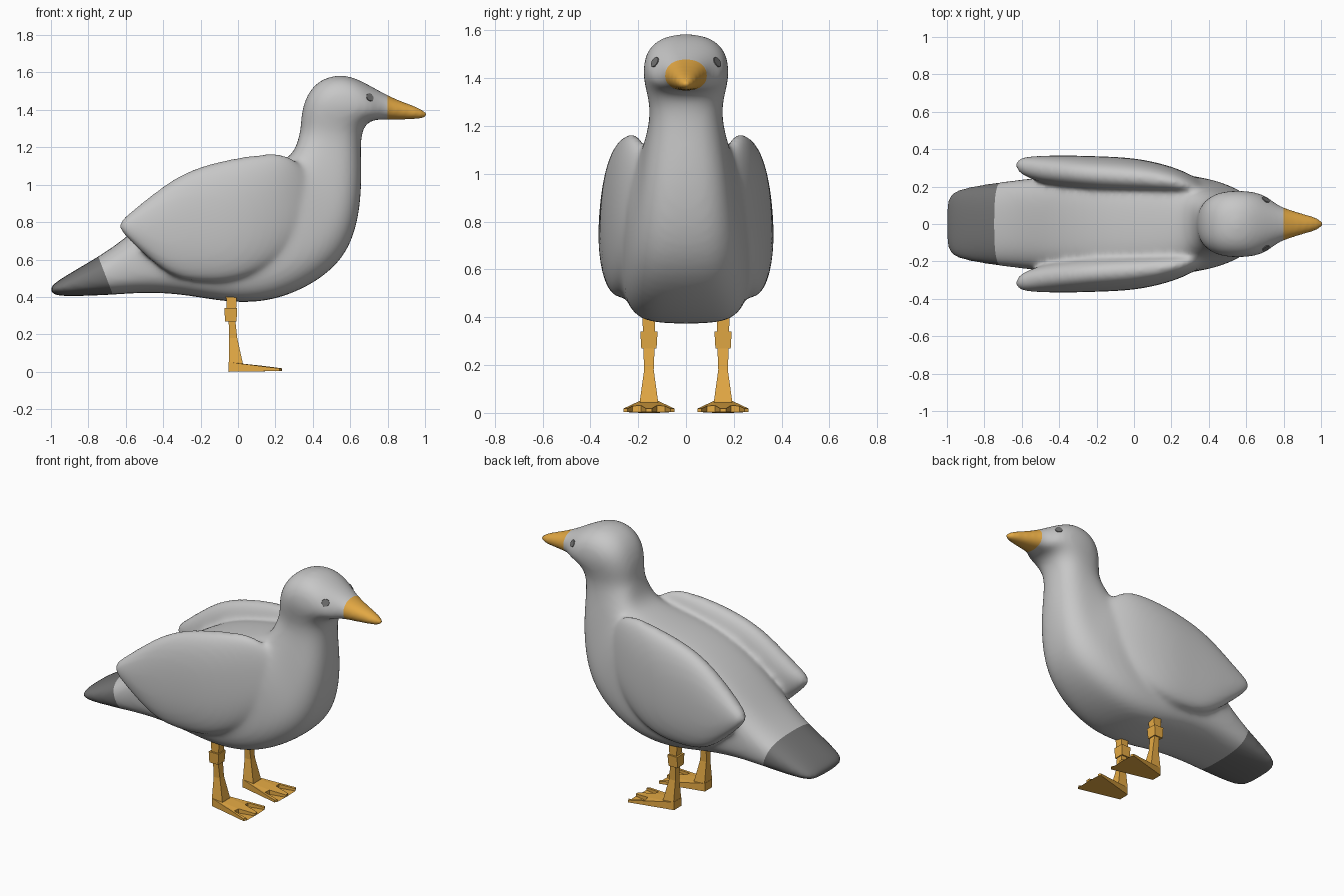
import bpy, bmesh, math
from mathutils import Vector, Matrix

default_cube = bpy.data.objects.get("Cube")
if default_cube:
    bpy.data.objects.remove(default_cube, do_unlink=True)


def make_material(name, colour):
    material = bpy.data.materials.new(name)
    material.use_nodes = True
    material.diffuse_color = (*colour, 1)
    shader = next(n for n in material.node_tree.nodes if n.type == 'BSDF_PRINCIPLED')
    shader.inputs["Base Color"].default_value = (*colour, 1)
    return material


plumage_grey = make_material("plumage grey", (.57, .57, .57))
tail_grey = make_material("tail dark grey", (.175, .175, .175))
eye_grey = make_material("eye dark grey", (.165, .165, .165))
beak_orange = make_material("beak and leg orange", (.78, .4, .058))


def add_object(name, bm, materials):
    bmesh.ops.recalc_face_normals(bm, faces=bm.faces)
    mesh = bpy.data.meshes.new(name)
    bm.to_mesh(mesh)
    bm.free()
    for material in materials:
        mesh.materials.append(material)
    obj = bpy.data.objects.new(name, mesh)
    bpy.context.collection.objects.link(obj)
    return obj


def bridge(bm, rings):
    """Skin a list of vertex rings and cap both ends."""
    count = len(rings[0])
    for a, b in zip(rings, rings[1:]):
        for i in range(count):
            j = (i + 1) % count
            bm.faces.new((a[i], a[j], b[j], b[i]))
    bm.faces.new(rings[0])
    bm.faces.new(rings[-1][::-1])


def squircle_ring(bm, top, bottom, width, power, sides=24):
    """Ring through a top and a bottom point, spread sideways along y."""
    top, bottom = Vector(top), Vector(bottom)
    centre, axis = (top + bottom) / 2, (top - bottom) / 2
    ring = []
    for i in range(sides):
        angle = math.tau * i / sides
        c, s = math.cos(angle), math.sin(angle)
        u = math.copysign(abs(c) ** (2 / power), c)
        v = math.copysign(abs(s) ** (2 / power), s)
        ring.append(bm.verts.new(centre + axis * u + Vector((0, width * v, 0))))
    return ring


# Body sections from tail to beak: top x, top z, bottom x, bottom z, half width, squareness
body_sections = [
    (-1.012, .445, -1, .42, .135, 2.5), (-.965, .49, -.965, .4, .192, 2.5),
    (-.745, .615, -.67, .41, .226, 2.6), (-.6, .715, -.5, .425, .245, 3),
    (-.42, .88, -.3, .415, .262, 3.6), (-.2, 1.015, -.1, .376, .268, 3.9),
    (0, 1.075, .1, .364, .272, 3.9), (.16, 1.105, .3, .413, .272, 3.6),
    (.26, 1.135, .5, .53, .245, 3.2), (.305, 1.19, .62, .69, .205, 3),
    (.322, 1.25, .667, .95, .175, 2.7), (.335, 1.3, .655, 1.2, .148, 2.4),
    (.335, 1.37, .665, 1.295, .162, 2.5), (.362, 1.48, .7, 1.34, .182, 2.6),
    (.435, 1.567, .75, 1.347, .178, 2.5), (.56, 1.597, .77, 1.348, .162, 2.3),
    (.67, 1.553, .785, 1.347, .125, 2.2), (.8, 1.475, .8, 1.345, .086, 2.2),
    (.92, 1.43, .92, 1.347, .053, 2.2), (1.02, 1.393, 1.02, 1.352, .025, 2.2)]

# Wing sections from tip to shoulder: top x, z, bottom x, z, half width, top y, bottom y
wing_sections = [
    (-.655, .79, -.62, .745, .037, .318, .318), (-.53, .89, -.53, .65, .068, .29, .303),
    (-.36, 1.03, -.36, .5, .088, .275, .285), (-.2, 1.105, -.2, .475, .098, .26, .27),
    (0, 1.15, 0, .48, .1, .25, .262), (.17, 1.172, .17, .56, .08, .232, .245),
    (.28, 1.165, .3, .68, .056, .21, .225), (.4, 1.05, .42, .82, .025, .165, .175)]

skin = bmesh.new()
bridge(skin, [squircle_ring(skin, (tx, 0, tz), (bx, 0, bz), w, power)
              for tx, tz, bx, bz, w, power in body_sections])
for side in (1, -1):
    bridge(skin, [squircle_ring(skin, (tx, side * ty, tz), (bx, side * by, bz), w, 2.3)
                  for tx, tz, bx, bz, w, ty, by in wing_sections])

# Fuse body and wings into one smooth skin
base = add_object("body_base", skin, [])
base.modifiers.new("Round", 'SUBSURF').levels = 2
fuse = base.modifiers.new("Fuse", 'REMESH')
fuse.mode = 'VOXEL'
fuse.voxel_size = .014
soften = base.modifiers.new("Soften", 'SMOOTH')
soften.factor = .5
soften.iterations = 16
bpy.context.view_layer.update()
fused = bpy.data.meshes.new_from_object(base.evaluated_get(bpy.context.evaluated_depsgraph_get()))
bpy.data.objects.remove(base, do_unlink=True)

# Cut clean colour borders at the tail and the beak
bm = bmesh.new()
bm.from_mesh(fused)
bpy.data.meshes.remove(fused)
tail_point, tail_normal = Vector((-.745, 0, .61)), Vector((-.195, 0, -.075)).normalized()
beak_point, beak_normal = Vector((.8, 0, 0)), Vector((1, 0, 0))
for point, normal in ((tail_point, tail_normal), (beak_point, beak_normal)):
    bmesh.ops.bisect_plane(bm, geom=bm.verts[:] + bm.edges[:] + bm.faces[:],
                           plane_co=point, plane_no=normal)
for face in bm.faces:
    centre = face.calc_center_median()
    face.smooth = True
    if (centre - tail_point).dot(tail_normal) > 0:
        face.material_index = 1
    elif centre.x > beak_point.x:
        face.material_index = 2
body = add_object("body", bm, [plumage_grey, tail_grey, beak_orange])

# Eyes: thin discs resting on the head
for side, name in ((1, "left"), (-1, "right")):
    found, spot, normal, _ = body.closest_point_on_mesh((.712, side * .14, 1.473))
    turn = normal.to_track_quat('Z', 'Y').to_matrix().to_4x4()
    bm = bmesh.new()
    bmesh.ops.create_cone(bm, cap_ends=True, segments=12, radius1=.023, radius2=.022,
                          depth=.006, matrix=Matrix.Translation(spot) @ turn)
    add_object(name + "_eye", bm, [eye_grey])


def box_stack(bm, levels, y):
    """Four-sided column: each level is z, back x, front x, half width."""
    bridge(bm, [[bm.verts.new((x, y + s * w, z)) for x, s in
                 ((x0, -1), (x1, -1), (x1, 1), (x0, 1))] for z, x0, x1, w in levels])


# Legs with knees, and webbed feet
half_foot = [(.235, .012), (.135, .034), (.13, .068), (.232, .09), (.222, .107), (-.05, .036)]
outline = half_foot + [(x, -y) for x, y in reversed(half_foot)]
for side, name in ((1, "left"), (-1, "right")):
    y = side * .155
    bm = bmesh.new()
    box_stack(bm, [(.44, -.065, -.005, .028), (.33, -.06, -.01, .025)], y)
    box_stack(bm, [(.34, -.072, -.004, .036), (.27, -.07, -.008, .032)], y)
    box_stack(bm, [(.28, -.05, -.015, .024), (.18, -.048, -.004, .02),
                   (.05, -.048, .025, .038), (.01, -.048, .03, .038)], y)
    add_object(name + "_leg", bm, [beak_orange])
    bm = bmesh.new()
    low = [bm.verts.new((x, y + dy, .004)) for x, dy in outline]
    high = [bm.verts.new((x, y + dy, max(.018, .055 - .15 * max(x, 0) - .1 * abs(dy))))
            for x, dy in outline]
    low[5].co.z = low[6].co.z = 0
    bridge(bm, [low, high])
    bmesh.ops.triangulate(bm, faces=[f for f in bm.faces if len(f.verts) > 4])
    add_object(name + "_foot", bm, [beak_orange])
